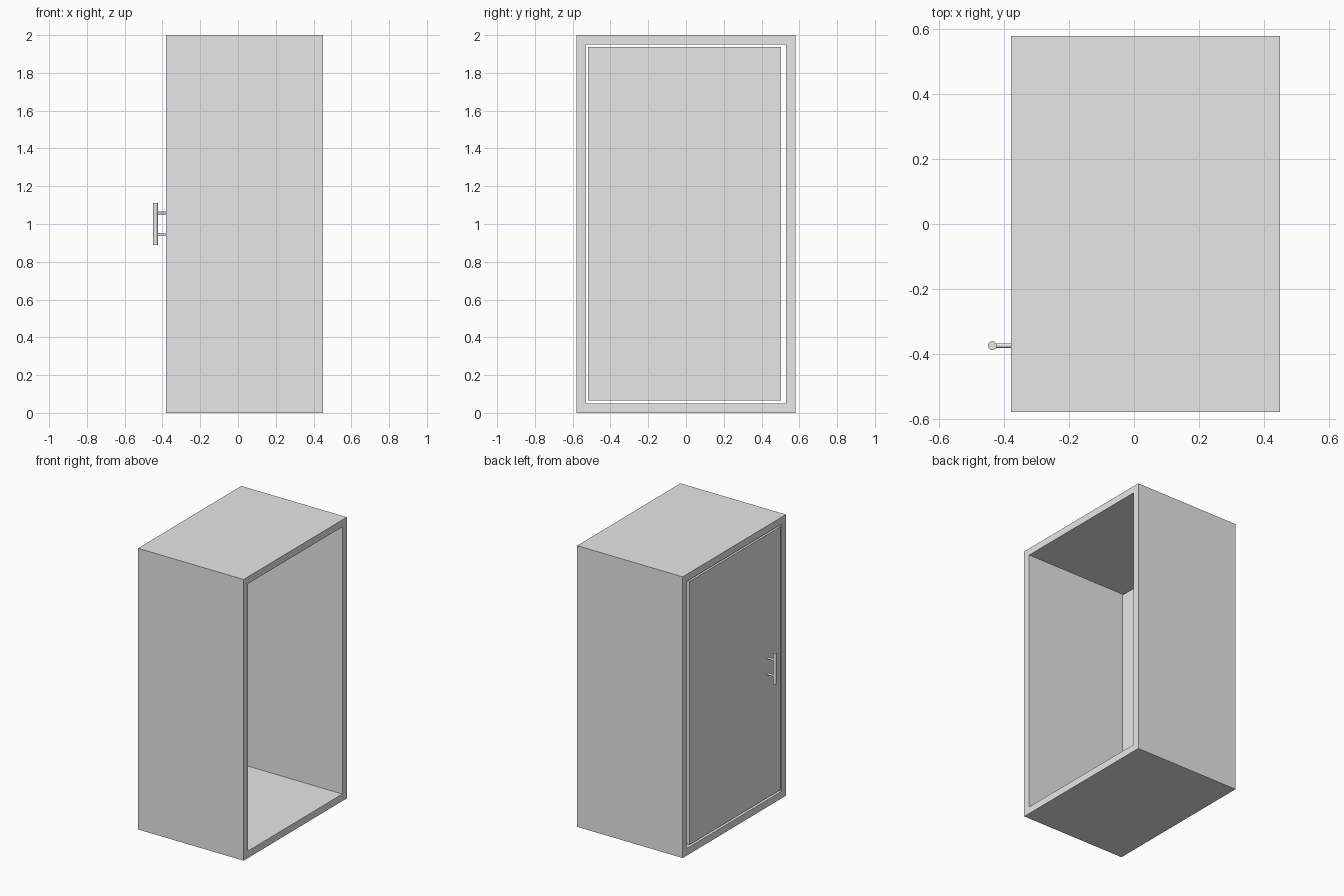
import bpy
import bmesh
from mathutils import Matrix, Vector

cube = bpy.data.objects.get("Cube")
if cube:
    bpy.data.objects.remove(cube, do_unlink=True)

grey = bpy.data.materials.new("plain grey")
grey.use_nodes = True
grey.diffuse_color = (0.8, 0.8, 0.8, 1)
grey.node_tree.nodes["Principled BSDF"].inputs["Base Color"].default_value = (0.8, 0.8, 0.8, 1)

FRONT_X, BACK_X = -0.38, 0.45      # door side and open side
HANDLE_X, HANDLE_Y = -0.437, -0.375


def finish(name, bm):
    bmesh.ops.recalc_face_normals(bm, faces=bm.faces)
    mesh = bpy.data.meshes.new(name)
    bm.to_mesh(mesh)
    bm.free()
    mesh.materials.append(grey)
    obj = bpy.data.objects.new(name, mesh)
    bpy.context.collection.objects.link(obj)
    return obj


def rectangle(bm, x, y0, y1, z0, z1):
    corners = ((y0, z0), (y1, z0), (y1, z1), (y0, z1))
    return [bm.verts.new((x, y, z)) for y, z in corners]


def rod(name, start, end, radius):
    start, end = Vector(start), Vector(end)
    axis = end - start
    turn = Vector((0, 0, 1)).rotation_difference(axis).to_matrix().to_4x4()
    bm = bmesh.new()
    bmesh.ops.create_cone(bm, cap_ends=True, segments=32, radius1=radius,
                          radius2=radius, depth=axis.length,
                          matrix=Matrix.Translation((start + end) / 2) @ turn)
    obj = finish(name, bm)
    bpy.ops.object.select_all(action='DESELECT')
    obj.select_set(True)
    bpy.context.view_layer.objects.active = obj
    bpy.ops.object.shade_smooth_by_angle()


# Deep surround, open right through from door side to back
bm = bmesh.new()
loops = [rectangle(bm, FRONT_X, -0.58, 0.58, 0, 2),
         rectangle(bm, BACK_X, -0.58, 0.58, 0, 2),
         rectangle(bm, BACK_X, -0.53, 0.53, 0.05, 1.95),
         rectangle(bm, FRONT_X, -0.53, 0.53, 0.05, 1.95)]
for a, b in zip(loops, loops[1:] + loops[:1]):
    for i in range(4):
        j = (i + 1) % 4
        bm.faces.new((a[i], a[j], b[j], b[i]))
finish("door_surround", bm)

# Door panel, flush with the surround and clear of it all round
bm = bmesh.new()
panel = bm.faces.new(rectangle(bm, FRONT_X, -0.52, 0.503, 0.066, 1.938))
side = bmesh.ops.extrude_face_region(bm, geom=[panel], use_keep_orig=True)
bmesh.ops.translate(bm, vec=(0.04, 0, 0),
                    verts=[v for v in side["geom"] if isinstance(v, bmesh.types.BMVert)])
finish("door_panel", bm)

# Pull handle on two posts
rod("handle_bar", (HANDLE_X, HANDLE_Y, 0.89), (HANDLE_X, HANDLE_Y, 1.11), 0.0135)
for name, z in (("lower_handle_post", 0.945), ("upper_handle_post", 1.058)):
    rod(name, (FRONT_X, HANDLE_Y, z), (HANDLE_X, HANDLE_Y, z), 0.007)
